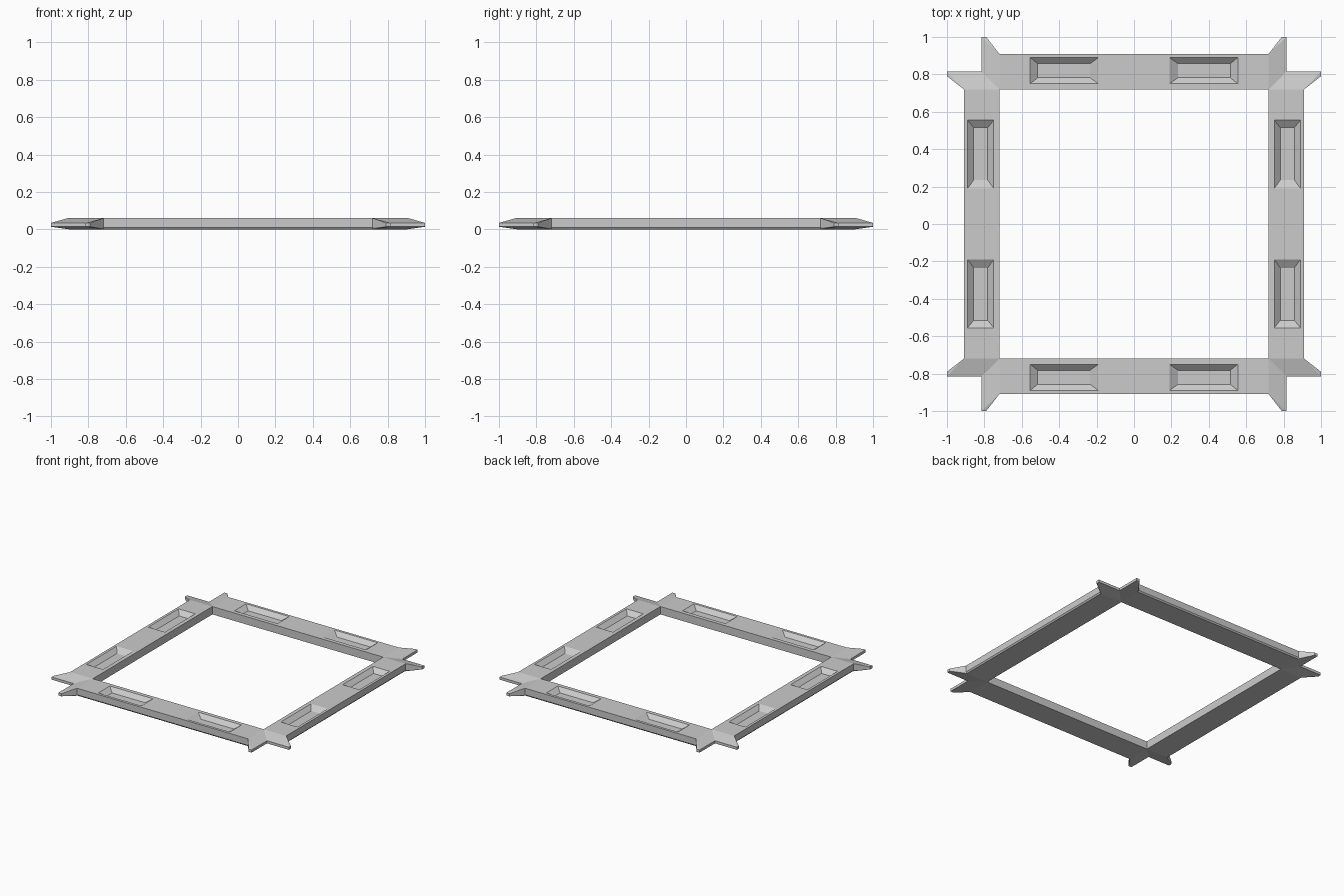
import bpy, bmesh
from mathutils import Vector

if "Cube" in bpy.data.objects:
    bpy.data.objects.remove(bpy.data.objects["Cube"])

bm = bmesh.new()

# Heights and main plan dimensions
TOP, TIP_TOP, TIP_BOT, CHAMFER, FLOOR = 0.06, 0.034, 0.014, 0.010, 0.03
IN, OUT, HORN = 0.72, 0.91, 0.815


def face(points):
    """Add a face to all eight mirrored and transposed sectors of the frame."""
    for swap in (False, True):
        for sx in (1, -1):
            for sy in (1, -1):
                vs = []
                for x, y, z in points:
                    if swap:
                        x, y = y, x
                    p = Vector((x * sx, y * sy, z))
                    if all((p - q).length > 1e-5 for q in vs):
                        vs.append(p)
                if len(vs) > 2:
                    bm.faces.new([bm.verts.new(p) for p in vs])


# Top of the half rail, leaving an opening for the pocket
xs, ys = (0, 0.19, 0.555, IN), (IN, 0.75, 0.89, OUT)
for i in range(3):
    for j in range(3):
        if (i, j) != (1, 1):
            face([(xs[i], ys[j], TOP), (xs[i + 1], ys[j], TOP),
                  (xs[i + 1], ys[j + 1], TOP), (xs[i], ys[j + 1], TOP)])

# Bevelled pocket with a flat floor
rim = [(0.19, 0.75, TOP), (0.555, 0.75, TOP), (0.555, 0.89, TOP), (0.19, 0.89, TOP)]
base = [(0.235, 0.782, FLOOR), (0.515, 0.782, FLOOR), (0.515, 0.857, FLOOR), (0.235, 0.857, FLOOR)]
for i in range(4):
    k = (i + 1) % 4
    face([rim[i], rim[k], base[k], base[i]])
face(base)

# Flared corner horn: top and underside
upper = [(0, OUT, TOP), (IN, OUT, TOP), (0.79, 1, TIP_TOP), (HORN, 1, TIP_TOP), (HORN, HORN, TIP_TOP)]
lower = [(x, y, CHAMFER if i < 2 else TIP_BOT) for i, (x, y, z) in enumerate(upper)]
under = [(0, 0.902, 0), (IN, 0.902, 0)] + lower[2:]
face([(IN, IN, TOP), upper[1], upper[3], upper[4]])
face([upper[1], upper[2], upper[3]])
face([(IN, IN, 0), under[1], under[3], under[4]])
face([under[1], under[2], under[3]])

# Outer walls with a small lower chamfer
for i in range(4):
    face([upper[i], upper[i + 1], lower[i + 1], lower[i]])
    face([lower[i], lower[i + 1], under[i + 1], under[i]])

# Inner wall and underside of the rail
face([(0, IN, TOP), (IN, IN, TOP), (IN, IN, 0), (0, IN, 0)])
face([(0, IN, 0), (IN, IN, 0), under[1], under[0]])

bmesh.ops.remove_doubles(bm, verts=bm.verts[:], dist=1e-4)
bmesh.ops.recalc_face_normals(bm, faces=bm.faces[:])

mesh = bpy.data.meshes.new("square_frame")
bm.to_mesh(mesh)
bm.free()
bpy.context.collection.objects.link(bpy.data.objects.new("square_frame", mesh))
